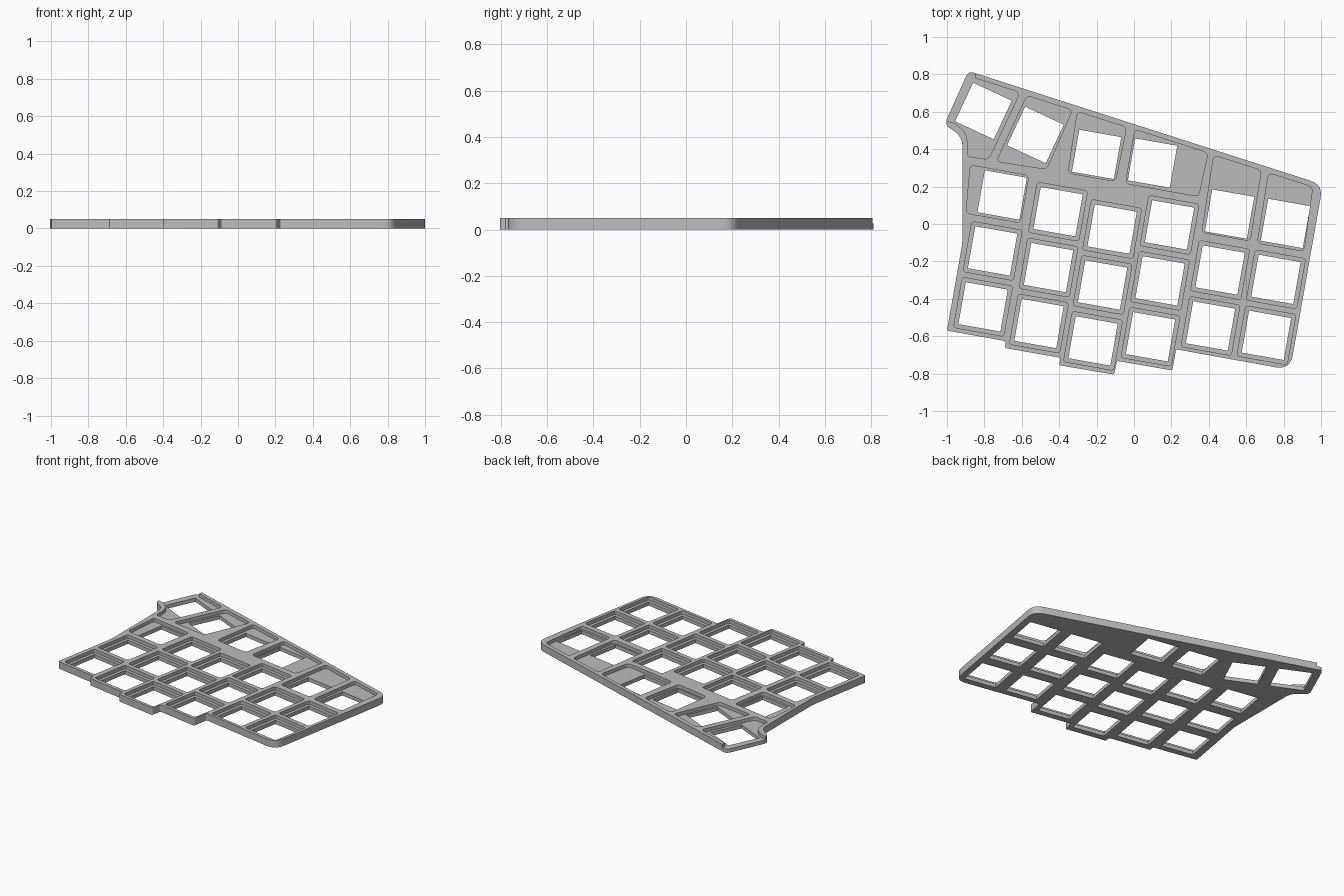
import bpy
import bmesh
from math import cos, sin, radians
from mathutils import Vector

HEIGHT, FLOOR = 0.05, 0.026
HOLE, POCKET = 0.228, 0.272
TILT, THUMB_TILT = radians(-10), radians(-25)

if "Cube" in bpy.data.objects:
    bpy.data.objects.remove(bpy.data.objects["Cube"], do_unlink=True)

grey = bpy.data.materials.new("plain_grey")
grey.use_nodes = True
colour = (0.5, 0.5, 0.5, 1)
grey.diffuse_color = colour
grey.node_tree.nodes["Principled BSDF"].inputs["Base Color"].default_value = colour


def fillet(corners, steps=6):
    """Round every (x, y, radius) corner of a closed polygon."""
    result = []
    for i, (x, y, r) in enumerate(corners):
        p = Vector((x, y))
        if not r:
            result.append(p)
            continue
        before = Vector(corners[i - 1][:2]) - p
        after = Vector(corners[(i + 1) % len(corners)][:2]) - p
        a = p + before.normalized() * min(r, before.length * 0.49)
        b = p + after.normalized() * min(r, after.length * 0.49)
        for k in range(steps + 1):
            t = k / steps
            result.append(a * (1 - t) ** 2 + p * 2 * t * (1 - t) + b * t * t)
    return result


def square(centre, side, angle, radius=0):
    h = side / 2
    return fillet([(centre[0] + u * cos(angle) - v * sin(angle),
                    centre[1] + u * sin(angle) + v * cos(angle), radius)
                   for u, v in ((-h, -h), (h, -h), (h, h), (-h, h))], 3)


def prisms(name, outlines, z0, z1):
    """One object holding an upright prism for each outline."""
    bm = bmesh.new()
    for outline in outlines:
        face = bm.faces.new([bm.verts.new((p[0], p[1], z0)) for p in outline])
        ext = bmesh.ops.extrude_face_region(bm, geom=[face])
        top = [g for g in ext["geom"] if isinstance(g, bmesh.types.BMVert)]
        bmesh.ops.translate(bm, verts=top, vec=(0, 0, z1 - z0))
    bmesh.ops.recalc_face_normals(bm, faces=bm.faces)
    mesh = bpy.data.meshes.new(name)
    bm.to_mesh(mesh)
    bm.free()
    mesh.materials.append(grey)
    obj = bpy.data.objects.new(name, mesh)
    bpy.context.collection.objects.link(obj)
    return obj


# Outer edge with its stepped front side
outline = fillet([
    (-0.885, 0.818, 0.03), (1.01, 0.21, 0.07), (0.835, -0.78, 0.08),
    (0.225, -0.67, 0.01), (0.205, -0.783, 0.01), (-0.09, -0.732, 0.01),
    (-0.107, -0.805, 0.01), (-0.4, -0.755, 0.01), (-0.393, -0.715, 0.01),
    (-0.69, -0.663, 0.01), (-0.685, -0.626, 0.01), (-1.0, -0.57, 0.01),
    (-0.917, -0.1, 0.04), (-0.917, 0.47, 0.06), (-1.015, 0.53, 0.04)])
plate = prisms("switch_plate", [outline], 0, HEIGHT)

# Key columns: centre of the back key, then two more towards the front
columns = [(-0.705, 0.155), (-0.406, 0.066), (-0.117, -0.027),
           (0.19, -0.005), (0.511, 0.053), (0.81, 0.003)]
step = Vector((-0.051, -0.299))
holes, pockets = [], []
for c, start in enumerate(columns):
    for row in range(3):
        centre = Vector(start) + step * row
        holes.append(square(centre, HOLE, TILT))
        if row or c in (1, 2, 3):
            pockets.append(square(centre, POCKET, TILT, 0.015))

# Back row of keys, two of them turned further
holes += [square(p, HOLE, TILT) for p in ((-0.2, 0.372), (0.099, 0.326))]
holes += [square(p, HOLE, THUMB_TILT) for p in ((-0.805, 0.604), (-0.527, 0.476))]

# Wider recesses around the back and edge keys
wide = [
    [(-0.875, 0.315), (-0.562, 0.258), (-0.607, 0.007), (-0.898, 0.058)],
    [(-0.572, 0.686), (-0.33, 0.608), (-0.468, 0.293), (-0.735, 0.335)],
    [(-0.302, 0.6), (-0.04, 0.517), (-0.1, 0.228), (-0.352, 0.273)],
    [(0.005, 0.505), (0.395, 0.38), (0.345, 0.148), (-0.045, 0.217)],
    [(0.427, 0.367), (0.68, 0.287), (0.62, -0.09), (0.363, -0.045)],
    [(0.72, 0.272), (0.955, 0.198), (0.908, -0.145), (0.66, -0.102)]]
pockets += [fillet([(x, y, 0.025) for x, y in w], 4) for w in wide]

# Corner recess, open through the left wall
pockets.append(fillet([
    (-0.84, 0.85, 0), (-0.85, 0.78, 0), (-0.61, 0.703, 0.03),
    (-0.778, 0.345, 0.025), (-0.89, 0.362, 0.015), (-0.89, 0.485, 0.06),
    (-0.96, 0.54, 0.02), (-1.1, 0.575, 0), (-1.1, 0.85, 0)]))

# Cut recesses down to the floor, then the key holes right through
for cutter in (prisms("recess_cutter", pockets, FLOOR, HEIGHT * 2),
               prisms("hole_cutter", holes, -HEIGHT, HEIGHT * 3)):
    cutter.hide_render = True
    mod = plate.modifiers.new(cutter.name, "BOOLEAN")
    mod.operation, mod.solver, mod.object = "DIFFERENCE", "EXACT", cutter
    bpy.context.view_layer.objects.active = plate
    bpy.ops.object.modifier_apply(modifier=mod.name)
    bpy.data.objects.remove(cutter, do_unlink=True)

# Smooth the rounded corners, keep edges sharp
bpy.ops.object.select_all(action="DESELECT")
plate.select_set(True)
bpy.ops.object.shade_smooth_by_angle(angle=radians(25))
